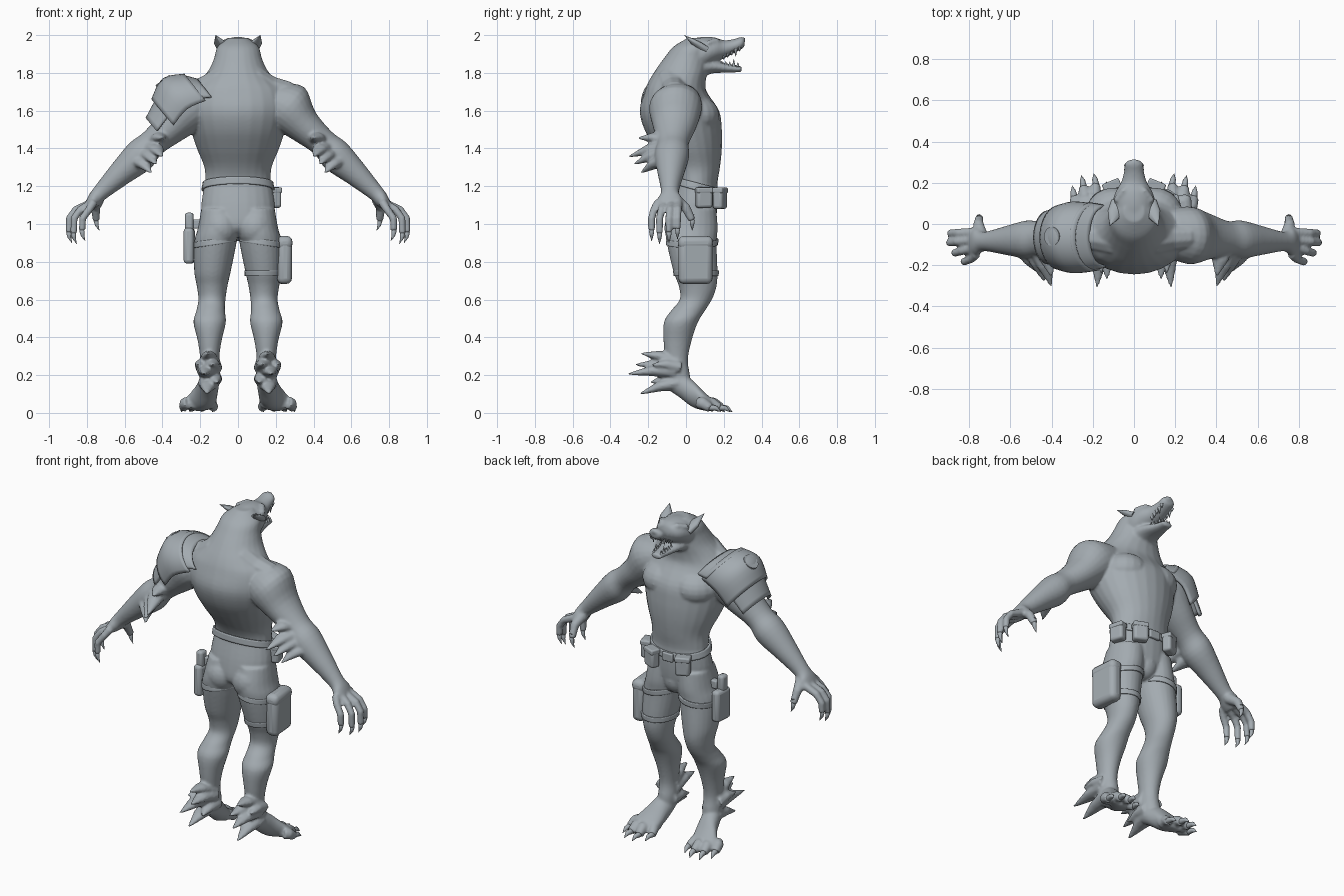
import bpy
import bmesh
from math import pi, cos, sin, radians
from mathutils import Vector, Matrix

cube = bpy.data.objects.get("Cube")
if cube:
    bpy.data.objects.remove(cube)

grey = bpy.data.materials.new("slate_grey")
grey.use_nodes = True
colour = (.37, .41, .44, 1)
grey.diffuse_color = colour
grey.node_tree.nodes["Principled BSDF"].inputs["Base Color"].default_value = colour

X, Y = Vector((1, 0, 0)), Vector((0, 1, 0))
Z = Vector((0, 0, 1))
ARM_UP = Vector((.63, 0, .77))
SIDES = (1, -1)


def finish(name, bm, angle=40):
    """Turn a bmesh into a smooth shaded object."""
    bmesh.ops.recalc_face_normals(bm, faces=bm.faces)
    mesh = bpy.data.meshes.new(name)
    bm.to_mesh(mesh)
    bm.free()
    mesh.materials.append(grey)
    for face in mesh.polygons:
        face.use_smooth = True
    mesh.set_sharp_from_angle(angle=radians(angle))
    obj = bpy.data.objects.new(name, mesh)
    bpy.context.collection.objects.link(obj)
    return obj


def spline(rows, steps=4):
    """Smooth interpolation between rows of numbers."""
    rows = [rows[0], *rows, rows[-1]]
    out = []
    for quad in zip(rows, rows[1:], rows[2:], rows[3:]):
        for i in range(steps):
            t = i / steps
            out.append([b + t / 2 * (c - a + t * (2 * a - 5 * b + 4 * c - d + t * (3 * (b - c) + d - a)))
                        for a, b, c, d in zip(*quad)])
    return out + [rows[-1]]


def skin(bm, rings, closed=True, caps=True):
    """Bridge rings of points with quads."""
    loops = [[bm.verts.new(p) for p in ring] for ring in rings]
    count = len(loops[0])
    for low, high in zip(loops, loops[1:]):
        for i in range(count if closed else count - 1):
            j = (i + 1) % count
            bm.faces.new((low[i], low[j], high[j], high[i]))
    if caps:
        bm.faces.new(loops[0])
        bm.faces.new(loops[-1])


def loft(bm, u, v, rows, side=1, arc=None, caps=True, count=24):
    """Rows are centre x, y, z and radii along u and v."""
    start, end = arc or (0, 2 * pi)
    steps = count + 1 if arc else count
    rings = []
    for x, y, z, a, b in spline(rows):
        ring = []
        for i in range(steps):
            t = start + (end - start) * i / count
            p = Vector((x, y, z)) + u * a * cos(t) + v * b * sin(t)
            ring.append((p.x * side, p.y, p.z))
        rings.append(ring)
    skin(bm, rings, closed=not arc, caps=caps and not arc)


def tube(bm, points, radii, side=1, flat=1, count=10):
    """Round tube or spike through points."""
    points = [Vector((p[0] * side, p[1], p[2])) for p in points]
    rings = []
    for i, p in enumerate(points):
        way = points[min(i + 1, len(points) - 1)] - points[max(i - 1, 0)]
        turn = way.to_track_quat('Z', 'Y')
        rings.append([p + turn @ Vector((radii[i] * cos(t), radii[i] * flat * sin(t), 0))
                      for t in (2 * pi * k / count for k in range(count))])
    skin(bm, rings)


def blob(bm, place, size, side=1):
    place = Vector((place[0] * side, place[1], place[2]))
    bmesh.ops.create_uvsphere(bm, u_segments=20, v_segments=12, radius=1,
                              matrix=Matrix.LocRotScale(place, None, Vector(size)))


def box(name, place, size, turn=0, bevel=.015):
    bm = bmesh.new()
    bmesh.ops.create_cube(bm, size=1, matrix=Matrix.LocRotScale(
        Vector(place), Matrix.Rotation(turn, 3, 'Z'), Vector(size)))
    mod = finish(name, bm, 60).modifiers.new("rounded", 'BEVEL')
    mod.width, mod.segments = bevel, 3


def shell(name, u, v, rows, side=1, arc=None, thick=.012):
    bm = bmesh.new()
    loft(bm, u, v, rows, side, arc, caps=False)
    mod = finish(name, bm).modifiers.new("thickness", 'SOLIDIFY')
    mod.thickness, mod.offset = thick, 0


# Body: overlapping volumes fused into one skin
body = bmesh.new()
torso = [(1.14, .05, .18, .115), (1.22, .055, .175, .112), (1.3, .045, .178, .135),
         (1.4, .015, .218, .175), (1.5, -.015, .25, .205), (1.6, -.035, .268, .21),
         (1.7, -.055, .25, .165), (1.76, -.045, .2, .15), (1.82, -.02, .152, .138),
         (1.88, .005, .126, .12), (1.94, .035, .108, .1), (1.985, .06, .05, .05)]
loft(body, X, Y, [(0, y, z, a, b) for z, y, a, b in torso])
pelvis = [(.93, .04, .06, .07), (.98, .03, .17, .12), (1.08, .04, .195, .125), (1.2, .055, .18, .112)]
loft(body, X, Y, [(0, y, z, a, b) for z, y, a, b in pelvis])
skull = [(-.02, 1.88, .09, .09), (.08, 1.9, .107, .09), (.15, 1.92, .092, .068),
         (.2, 1.925, .064, .048), (.25, 1.94, .049, .038), (.29, 1.957, .045, .033), (.31, 1.96, .028, .022)]
loft(body, X, Z, [(0, y, z, a, b) for y, z, a, b in skull])
jaw = [(.04, 1.83, .1, .075), (.13, 1.835, .075, .04), (.22, 1.825, .046, .024), (.295, 1.82, .032, .016)]
loft(body, X, Z, [(0, y, z, a, b) for y, z, a, b in jaw])
blob(body, (0, .3, 1.975), (.025, .015, .016))
blob(body, (0, .085, 1), (.08, .075, .09))

arm = [(.16, -.04, 1.67, .11, .1), (.265, -.055, 1.62, .14, .136), (.35, -.06, 1.52, .115, .095),
       (.45, -.07, 1.43, .085, .075), (.52, -.075, 1.36, .092, .088), (.62, -.08, 1.27, .07, .068),
       (.725, -.085, 1.17, .047, .045), (.76, -.085, 1.13, .066, .04), (.785, -.088, 1.1, .066, .03)]
leg = [(.095, .04, 1.08, .1, .12), (.107, .03, .98, .105, .138), (.12, .03, .9, .112, .132),
       (.135, .05, .75, .097, .117), (.137, .062, .67, .081, .1), (.138, .052, .6, .072, .085),
       (.145, .01, .54, .076, .09), (.15, -.027, .48, .086, .09), (.15, -.045, .38, .063, .074),
       (.15, -.05, .28, .05, .06), (.15, -.045, .2, .054, .066), (.155, -.03, .13, .05, .055)]
foot = [(.15, -.1, .16, .035, .035), (.155, -.04, .15, .053, .064), (.17, .03, .105, .062, .072),
        (.195, .09, .065, .08, .052), (.21, .13, .045, .08, .036)]
finger_tips = [(.89, -.045, .975), (.895, -.09, .955), (.87, -.14, .95), (.825, -.182, .965)]
thumb_tip = (.75, .033, 1.02)
toe_tips = [(.125, .15, .025), (.185, .19, .025), (.245, .18, .025), (.29, .13, .025)]
# Fur tufts: base, then tip
tufts = [((.43, -.1, 1.44), (.4, -.255, 1.455)), ((.46, -.1, 1.41), (.4, -.305, 1.355)),
         ((.49, -.1, 1.38), (.435, -.28, 1.315)), ((.53, -.11, 1.34), (.46, -.24, 1.27)),
         ((.15, -.05, .27), (.16, -.24, .315)), ((.16, -.06, .22), (.18, -.31, .205)),
         ((.14, -.06, .24), (.13, -.27, .255)), ((.155, -.04, .16), (.165, -.245, .1)),
         ((.17, -.04, .24), (.215, -.18, .255)), ((.14, -.04, .18), (.11, -.19, .16))]

for s in SIDES:
    loft(body, Y, ARM_UP, arm, s)
    loft(body, X, Y, leg, s)
    loft(body, X, Z, foot, s)
    # Chest, buttock, shoulder and brow masses
    blob(body, (.1, .035, 1.575), (.14, .142, .11), s)
    blob(body, (.09, -.02, .98), (.095, .095, .1), s)
    tube(body, [(.08, -.08, 1.76), (.17, -.065, 1.71), (.27, -.06, 1.69)], (.08, .075, .065), s)
    tube(body, [(.02, .185, 1.96), (.05, .16, 1.968), (.09, .11, 1.955)], (.012, .018, .014), s)
    # Fingers, thumb and toes
    for i, tip in enumerate(finger_tips):
        x, y, z = tip
        root = -.04 - .035 * i
        tube(body, [(.765, root, 1.115), (x - .035, (root + y * 2) / 3, 1.075), (x - .002, y, 1.03), tip],
             (.024, .021, .02, .018), s)
    tube(body, [(.74, -.06, 1.13), (.755, 0, 1.085), thumb_tip], (.034, .026, .02), s)
    for i, tip in enumerate(toe_tips):
        x, y, z = tip
        tube(body, [(.15 + .037 * i, .07, .055), ((x + .16 + .037 * i) / 2, y - .04, .05), tip],
             (.034, .032, .024), s)
    # Elbow and heel fur
    for base, tip in tufts:
        middle = (Vector(base) + Vector(tip)) / 2
        tube(body, [base, middle + Z * .01, tip], (.06, .04, .006), s, .7)

skin_obj = finish("body", body)
fuse = skin_obj.modifiers.new("fuse", 'REMESH')
fuse.mode, fuse.voxel_size, fuse.use_smooth_shade = 'VOXEL', .008, True
soft = skin_obj.modifiers.new("soften", 'SMOOTH')
soft.factor, soft.iterations = .5, 4

# Claws, ears and teeth
for s, word in zip(SIDES, ("left", "right")):
    claws = bmesh.new()
    for x, y, z in finger_tips + [thumb_tip]:
        tube(claws, [(x, y, z + .03), (x + .002, y, z), (x - .002, y, z - .025), (x - .016, y, z - .055)],
             (.012, .014, .01, .001), s)
    for x, y, z in toe_tips:
        tube(claws, [(x, y - .03, z + .005), (x, y, z + .003), (x + .005, y + .03, z), (x + .01, y + .055, .005)],
             (.012, .017, .013, .001), s)
    finish(word + "_claws", claws, 75)

    ear = bmesh.new()
    tube(ear, [(.07, .095, 1.925), (.095, .05, 1.957), (.118, -.01, 2)], (.046, .036, .001), s, .5)
    finish(word + "_ear", ear, 75)

    teeth = bmesh.new()
    for i in range(5):
        y = .2 + .021 * i
        size = .04 if i == 3 else .024
        top, low = 1.893 + .011 * i, 1.84 - .002 * i
        tube(teeth, [(.038, y, top), (.036, y, top - size)], (.01, .001), s)
        tube(teeth, [(.034 - .002 * i, y - .01, low), (.032 - .002 * i, y - .01, low + size)], (.009, .001), s)
    finish(word + "_teeth", teeth)

    # Thigh straps
    tilt = Vector((1, 0, -.15))
    shell(word + "_thigh_strap", tilt, Y, [(.12, .032, .89, .112, .134), (.121, .034, .92, .112, .134)], s, thick=.008)
shell("lower_thigh_strap", X, Y, [(.135, .054, .725, .096, .115), (.135, .052, .755, .098, .118)], thick=.008)

# Belt with buckle and pouches
shell("belt", X, Vector((0, 1, -.27)), [(0, .05, 1.18, .189, .121), (0, .05, 1.22, .182, .118)], thick=.01)
box("buckle", (0, .176, 1.16), (.07, .02, .05), bevel=.006)
for name, place, turn in (("left_pouch", (.105, .18, 1.135), -.4), ("right_pouch", (-.105, .18, 1.135), .4),
                          ("hip_pouch", (.195, .095, 1.14), -1.3)):
    box(name, place, (.085, .055, .11), turn)
    box(name + "_flap", (place[0], place[1], 1.178), (.088, .06, .03), turn, .008)

# Thigh holsters
box("left_thigh_pouch", (.242, .05, .81), (.078, .18, .255), .08, .03)
box("left_thigh_pouch_flap", (.242, .05, .9), (.082, .184, .07), .08, .028)
box("right_holster", (-.258, .03, .885), (.054, .12, .19), -.08, .02)
box("right_holster_grip", (-.258, .015, 1.01), (.045, .055, .1), -.08, .015)
box("right_holster_hanger", (-.215, .03, 1), (.05, .04, .05), 0, .008)

# Shoulder armour
over = (-.2, pi + .2)
shell("shoulder_collar", Y, ARM_UP, [(.14, -.06, 1.67, .145, .12), (.21, -.062, 1.665, .16, .16)], -1, (0, pi), .014)
shell("shoulder_plate", Y, ARM_UP, [(.19, -.065, 1.675, .156, .148), (.29, -.065, 1.635, .167, .168),
                                    (.36, -.065, 1.545, .15, .147)], -1, over, .014)
shell("upper_arm_plate", Y, ARM_UP, [(.34, -.065, 1.565, .143, .135), (.415, -.065, 1.475, .124, .108)],
      -1, (.2, pi - .2), .014)
disc = bmesh.new()
tube(disc, [(.365, -.06, 1.715), (.4, -.06, 1.762)], (.05, .046), -1, count=20)
finish("shoulder_disc", disc)
